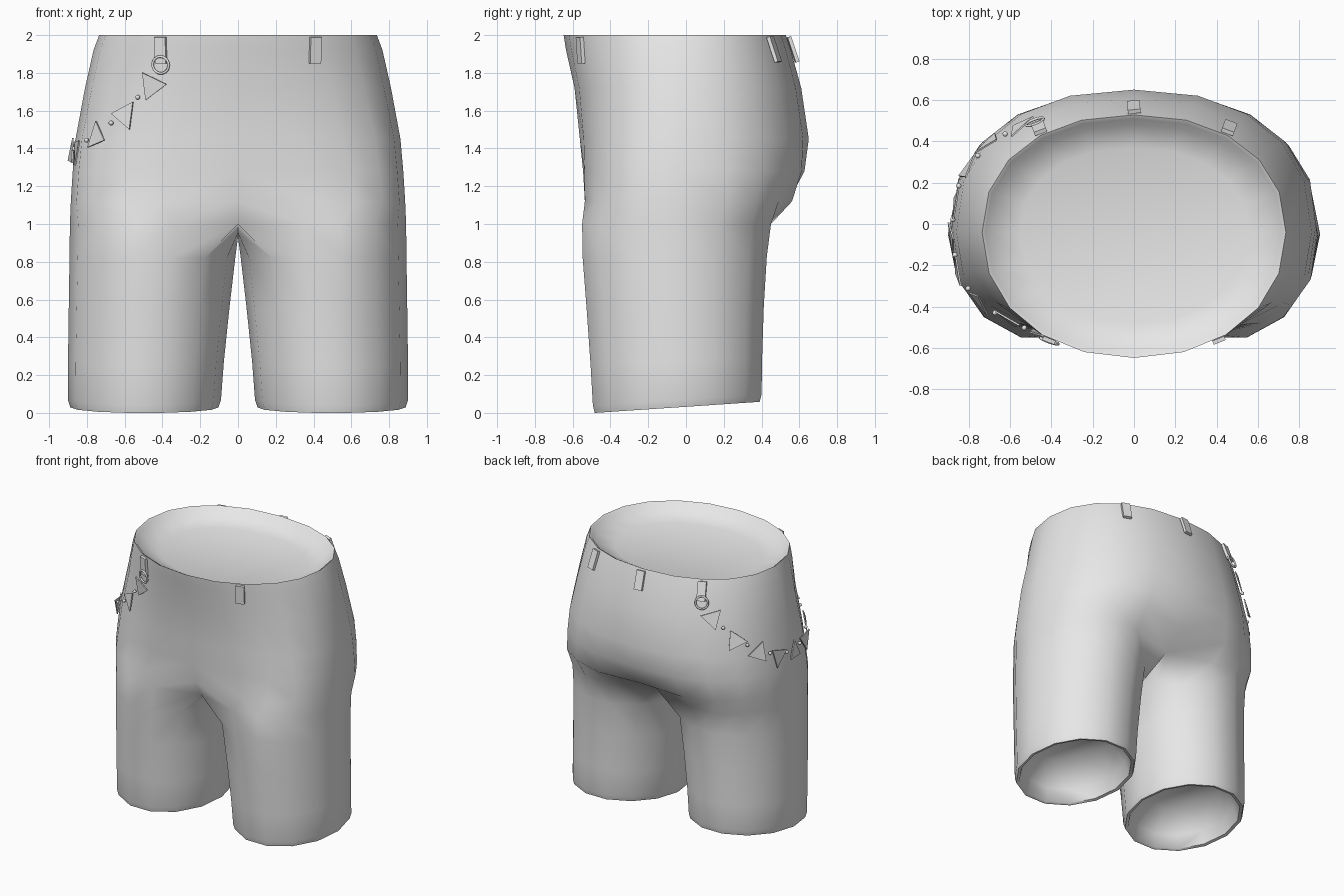
import bpy, bmesh, math
from math import sin, cos, pi, radians
from mathutils import Vector, Matrix
from mathutils.bvhtree import BVHTree

cube = bpy.data.objects.get("Cube")
if cube:
    bpy.data.objects.remove(cube, do_unlink=True)

grey = bpy.data.materials.new("plain grey cloth")
grey.use_nodes = True
grey.diffuse_color = (0.8, 0.8, 0.8, 1)
grey.node_tree.nodes["Principled BSDF"].inputs["Base Color"].default_value = (0.8, 0.8, 0.8, 1)


def finish(name, bm, matrix=None, angle=60):
    """Turn a bmesh into a named, coloured, smooth shaded object."""
    mesh = bpy.data.meshes.new(name)
    bm.to_mesh(mesh)
    bm.free()
    mesh.materials.append(grey)
    obj = bpy.data.objects.new(name, mesh)
    bpy.context.collection.objects.link(obj)
    if matrix:
        obj.matrix_world = matrix
    bpy.ops.object.select_all(action='DESELECT')
    obj.select_set(True)
    bpy.context.view_layer.objects.active = obj
    bpy.ops.object.shade_smooth_by_angle(angle=radians(angle))
    return obj


ARC = 10        # steps from front centre round the hip to back centre
LEG = 14        # sides of a leg
bm = bmesh.new()


def trunk_ring(z, rx, front, back, power_f, power_b, cleft):
    ring, mid = [], -0.04
    for i in range(ARC + 1):
        a = pi * i / ARC
        p = 2 / (power_f if i <= ARC / 2 else power_b)
        reach = (front if i <= ARC / 2 else back) - mid
        y = mid + reach * abs(cos(a)) ** p
        x = rx * abs(sin(a)) ** p
        if i in (0, ARC):
            x, y = 0, y * (1 - cleft)
        ring.append(bm.verts.new((x, y, z)))
    return ring


def leg_ring(z, x_in, x_out, front, back, tilt):
    ring = []
    cx, cy = (x_in + x_out) / 2, (front + back) / 2
    rx, ry = (x_out - x_in) / 2, (back - front) / 2 / 0.975
    for i in range(LEG):
        a = 2 * pi * (i - ARC / 2) / LEG
        y = cy + ry * sin(a)
        ring.append(bm.verts.new((cx + rx * cos(a), y, z + tilt * (y + 0.49))))
    return ring


def bridge(a, b, count, closed):
    for i in range(count if closed else count - 1):
        j = (i + 1) % count
        bm.faces.new((a[i], a[j], b[j], b[i]))


# Trunk: shallow hollow at the waist, rim, hips, seat
trunk = [trunk_ring(*row) for row in (
    (1.91, 0.55, -0.48, 0.37, 2.1, 2.2, 0),
    (1.95, 0.69, -0.60, 0.48, 2.1, 2.2, 0),
    (1.99, 0.72, -0.63, 0.51, 2.1, 2.2, 0),
    (2.00, 0.735, -0.648, 0.528, 2.1, 2.2, 0),
    (1.92, 0.765, -0.635, 0.555, 2.1, 2.2, 0),
    (1.72, 0.81, -0.59, 0.61, 2.2, 2.2, 0),
    (1.45, 0.86, -0.562, 0.65, 2.5, 2.3, 0),
    (1.28, 0.875, -0.556, 0.64, 2.7, 2.4, 0.02),
    (1.12, 0.885, -0.553, 0.585, 2.9, 2.6, 0.07),
)]
bm.faces.new(trunk[0])
for upper, lower in zip(trunk, trunk[1:]):
    bridge(upper, lower, ARC + 1, False)

# Crotch: the leg's top ring, pulled to the centre line on its inner side
crotch = leg_ring(1.0, 0, 0.89, -0.55, 0.45, 0)
for v in [crotch[0]] + crotch[ARC:]:
    v.co.x = 0
for v in crotch[ARC + 1:]:
    v.co.z = 0.93 + 0.1 * abs(v.co.y + 0.05)
bridge(trunk[-1], crotch, ARC + 1, False)

# Leg down to a slanted hem, then back up into a hollow
leg = [crotch] + [leg_ring(*row) for row in (
    (0.82, 0.014, 0.892, -0.547, 0.428, 0.01),
    (0.55, 0.045, 0.896, -0.526, 0.412, 0.02),
    (0.25, 0.075, 0.900, -0.505, 0.403, 0.045),
    (0.04, 0.090, 0.900, -0.493, 0.400, 0.065),
    (0.00, 0.103, 0.888, -0.483, 0.390, 0.067),
    (0.005, 0.125, 0.866, -0.463, 0.368, 0.067),
    (0.10, 0.15, 0.84, -0.44, 0.34, 0.06),
    (0.25, 0.25, 0.74, -0.33, 0.25, 0.05),
)]
for upper, lower in zip(leg, leg[1:]):
    bridge(upper, lower, LEG, True)
bm.faces.new(leg[-1])

# Mirror to the other leg
bmesh.ops.mirror(bm, geom=bm.verts[:] + bm.edges[:] + bm.faces[:],
                 axis='X', merge_dist=0.0005)
bmesh.ops.recalc_face_normals(bm, faces=bm.faces[:])
lowest = min(v.co.z for v in bm.verts)
for v in bm.verts:
    if v.co.z < 0.2:
        v.co.z -= lowest
surface = BVHTree.FromBMesh(bm)
finish("shorts_body", bm)


def on_surface(angle, z, lift=0.0, spin=0.0):
    """Frame lying on the cloth; angle is measured from the front towards the right."""
    out = Vector((-sin(angle), -cos(angle), 0))
    hit, normal, _, _ = surface.ray_cast(out * 3 + Vector((0, 0, z)), -out)
    if normal.dot(out) < 0:
        normal = -normal
    side = Vector((0, 0, 1)).cross(normal).normalized()
    frame = Matrix((side, normal.cross(side), normal)).transposed().to_4x4()
    return Matrix.Translation(hit + normal * lift) @ frame @ Matrix.Rotation(spin, 4, 'Z')


# Belt loops
front_a, back_a = radians(36.5), radians(135)
for name, a in (("front_right", front_a), ("front_left", -front_a),
                ("back_right", back_a), ("back_left", -back_a), ("back_centre", pi)):
    bm = bmesh.new()
    bmesh.ops.create_cube(bm, size=1)
    bmesh.ops.scale(bm, vec=(0.062, 0.14, 0.02), verts=bm.verts)
    finish("belt_loop_" + name, bm, on_surface(a, 1.92, 0.012))


# Rings hanging from the two right hand loops
def torus(name, matrix, major, minor, n=20, m=8):
    bm = bmesh.new()
    rings = []
    for i in range(n):
        u = 2 * pi * i / n
        rings.append([bm.verts.new(((major + minor * cos(w)) * cos(u),
                                    (major + minor * cos(w)) * sin(u), minor * sin(w)))
                      for w in (2 * pi * k / m for k in range(m))])
    for i in range(n):
        bridge_a, bridge_b = rings[i], rings[(i + 1) % n]
        for k in range(m):
            q = (k + 1) % m
            bm.faces.new((bridge_a[k], bridge_b[k], bridge_b[q], bridge_a[q]))
    bmesh.ops.recalc_face_normals(bm, faces=bm.faces[:])
    finish(name, bm, matrix)


for name, a in (("front", front_a), ("back", back_a)):
    torus("chain_ring_" + name, on_surface(a, 1.845, 0.025), 0.045, 0.007)

# Hanging chain of triangular plates with beads between them
COUNT = 9
for i in range(2 * COUNT - 1):
    s = -0.9 + 1.8 * i / (2 * COUNT - 2)
    a = (front_a + back_a) / 2 + s * (back_a - front_a) / 2
    z = 1.37 + 0.45 * s * s
    bm = bmesh.new()
    if i % 2 == 0:
        bmesh.ops.create_cone(bm, cap_ends=True, segments=3, radius1=0.085,
                              radius2=0.085, depth=0.008)
        finish(f"chain_triangle_{i // 2 + 1}", bm,
               on_surface(a, z, 0.02, radians(35 + 50 * (i // 2))), 30)
    else:
        bmesh.ops.create_uvsphere(bm, u_segments=10, v_segments=6, radius=0.013)
        finish(f"chain_bead_{i // 2 + 1}", bm, on_surface(a, z + 0.02, 0.02))
